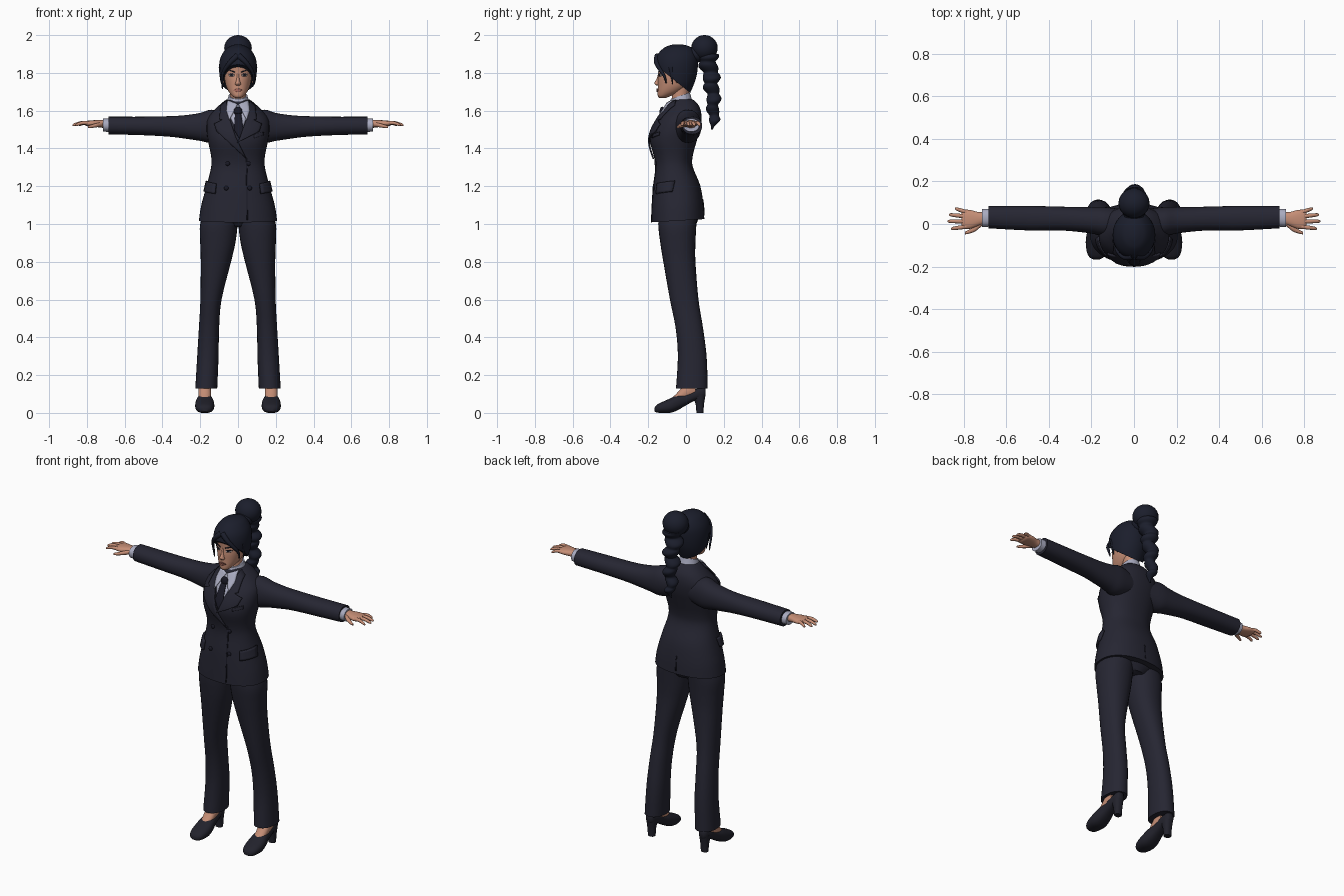
import bpy, bmesh, math
from mathutils import Vector
from mathutils.bvhtree import BVHTree

old = bpy.data.objects.get("Cube")
if old:
    bpy.data.objects.remove(old)


def material(name, r, g, b):
    m = bpy.data.materials.new(name)
    m.use_nodes = True
    m.diffuse_color = (r, g, b, 1)
    bsdf = m.node_tree.nodes["Principled BSDF"]
    bsdf.inputs["Base Color"].default_value = (r, g, b, 1)
    bsdf.inputs["Roughness"].default_value = 0.8
    return m


SUIT = material("dark navy cloth", .019, .019, .032)
TIE = material("black navy silk", .010, .010, .019)
HAIR = material("blue black hair", .011, .013, .025)
SHIRT = material("pale lavender cotton", .40, .41, .53)
SKIN = material("warm skin", .56, .27, .18)
LIPS = material("rose lips", .36, .13, .10)
EYE = material("eye white", .55, .50, .48)
SHOE = material("shoe leather", .016, .016, .025)


def finish(name, bm, mat, mirror=False):
    mesh = bpy.data.meshes.new(name)
    bm.to_mesh(mesh)
    bm.free()
    mesh.materials.append(mat)
    ob = bpy.data.objects.new(name, mesh)
    bpy.context.collection.objects.link(ob)
    if mirror:
        ob.modifiers.new("Mirror", 'MIRROR').use_mirror_merge = False
    return ob


def spline(p, q, r, s, t):
    return 0.5 * (2*q + (r-p)*t + (2*p-5*q+4*r-s)*t*t + (3*q-p-3*r+s)*t**3)


def loft(name, rings, mat, axis='z', power=2.0, mirror=False, shear=0.0, steps=4, segs=28, cut=None):
    """Rings are (position, low a, high a, low b, high b) across the axis."""
    n = len(rings)
    dense = []
    for i in range(n - 1):
        four = [rings[max(i-1, 0)], rings[i], rings[i+1], rings[min(i+2, n-1)]]
        dense += [[spline(*c, k/steps) for c in zip(*four)] for k in range(steps)]
    dense.append(rings[-1])
    bm = bmesh.new()
    loops = []
    for pos, a0, a1, b0, b1 in dense:
        loop = []
        for k in range(segs):
            t = math.tau * k / segs
            c, s = math.cos(t), math.sin(t)
            a = (a0+a1)/2 + (a1-a0)/2 * math.copysign(abs(c)**(2/power), c)
            b = (b0+b1)/2 + (b1-b0)/2 * math.copysign(abs(s)**(2/power), s)
            co = {'x': (pos, a, b), 'y': (a, pos, b), 'z': (a, b, pos + shear*b)}[axis]
            loop.append(bm.verts.new(co))
        loops.append(loop)
    for p, q in zip(loops, loops[1:]):
        for k in range(segs):
            j = (k+1) % segs
            bm.faces.new((p[k], p[j], q[j], q[k]))
    bm.faces.new(loops[0][::-1])
    bm.faces.new(loops[-1])
    if cut:
        got = bmesh.ops.bisect_plane(bm, geom=bm.verts[:] + bm.edges[:] + bm.faces[:],
                                     plane_co=cut[0], plane_no=cut[1], clear_inner=True)
        edges = [e for e in got["geom_cut"] if isinstance(e, bmesh.types.BMEdge)]
        bmesh.ops.edgenet_fill(bm, edges=edges)
    bmesh.ops.recalc_face_normals(bm, faces=bm.faces[:])
    return finish(name, bm, mat, mirror)


def sym(rows):
    return [(z, -w, w, f, b) for z, w, f, b in rows]


def surface(ob):
    m = ob.data
    return BVHTree.FromPolygons([v.co.copy() for v in m.vertices], [tuple(p.vertices) for p in m.polygons])


def project(tree, u, z, angle, lift):
    out = Vector((math.cos(angle), math.sin(angle), 0))
    start = Vector((-out.y, out.x, 0)) * u + out + Vector((0, 0, z))
    hit = tree.ray_cast(start, -out)[0] or tree.find_nearest(start - out)[0]
    return hit + out * lift


def panel(name, outline, mat, tree, lift=.003, thick=.005, angle=-90, mirror=False, cuts=4):
    """Thin plate draped over a surface; the outline is (sideways, z)."""
    a = math.radians(angle)
    bm = bmesh.new()
    f = bm.faces.new([bm.verts.new((u, 0, z)) for u, z in outline])
    f.normal_update()
    if f.normal.y > 0:
        f.normal_flip()
    bmesh.ops.triangulate(bm, faces=bm.faces[:])
    bmesh.ops.subdivide_edges(bm, edges=bm.edges[:], cuts=cuts, use_grid_fill=True)
    for v in bm.verts:
        v.co = project(tree, v.co.x, v.co.z, a, lift)
    ob = finish(name, bm, mat, mirror)
    s = ob.modifiers.new("Thickness", 'SOLIDIFY')
    s.thickness, s.offset = thick, 0
    return ob


def oval(x, z, w, h, n=14):
    return [(x + w*math.cos(math.tau*k/n), z + h*math.sin(math.tau*k/n)) for k in range(n)]


def ball(name, loc, size, mat, mirror=False):
    bm = bmesh.new()
    bmesh.ops.create_uvsphere(bm, u_segments=24, v_segments=14, radius=1)
    for v in bm.verts:
        v.co = Vector(loc) + v.co * Vector(size)
    return finish(name, bm, mat, mirror)


def strand(name, points, mat, width):
    c = bpy.data.curves.new(name, 'CURVE')
    c.dimensions, c.bevel_depth, c.bevel_resolution = '3D', width, 2
    sp = c.splines.new('NURBS')
    sp.points.add(len(points) - 1)
    sp.use_endpoint_u, sp.order_u = True, 3
    for i, (p, co) in enumerate(zip(sp.points, points)):
        p.co = (*co, 1)
        p.radius = 1 - .8 * i / (len(points) - 1)
    c.materials.append(mat)
    ob = bpy.data.objects.new(name, c)
    bpy.context.collection.objects.link(ob)


# Jacket body, sleeves and cuffs
jacket = loft("jacket", sym([
    (1.02, .207, -.185, .097), (1.1, .195, -.182, .092), (1.2, .168, -.176, .075),
    (1.3, .143, -.163, .036), (1.36, .142, -.168, .036), (1.44, .158, -.188, .058),
    (1.5, .166, -.18, .075), (1.56, .16, -.15, .082), (1.61, .12, -.112, .074),
    (1.645, .082, -.09, .05), (1.66, .062, -.075, .03)]), SUIT, power=2.25, shear=.06, segs=40)
loft("sleeves", [
    (.06, -.06, .07, 1.45, 1.59), (.14, -.058, .08, 1.43, 1.605), (.2, -.045, .08, 1.44, 1.588),
    (.28, -.035, .08, 1.452, 1.576), (.36, -.03, .082, 1.462, 1.571), (.5, -.03, .085, 1.47, 1.568),
    (.685, -.02, .085, 1.475, 1.568)], SUIT, 'x', 2.2, True)
loft("shirt_cuffs", [(.66, -.012, .072, 1.487, 1.558), (.715, -.014, .07, 1.489, 1.558)], SHIRT, 'x', 2.2, True)

# Shirt front, collar, tie and lapels
front = surface(jacket)
loft("shirt_collar", sym([(1.635, .066, -.098, .036), (1.66, .058, -.088, .028),
                          (1.69, .05, -.08, .02)]), SHIRT, shear=.35)
panel("shirt_front", [(-.06, 1.63), (.06, 1.63), (.045, 1.56), (.008, 1.47), (-.04, 1.56)], SHIRT, front, .003)
panel("collar_points", [(.002, 1.635), (.055, 1.655), (.062, 1.6), (.046, 1.55)], SHIRT, front, .012, mirror=True)
panel("tie", [(-.015, 1.59), (.015, 1.59), (.03, 1.5), (.008, 1.45), (-.022, 1.5)], TIE, front, .009)
ball("tie_knot", project(front, 0, 1.595, math.radians(-90), .008), (.023, .014, .026), TIE)
for side, name in ((1, "left"), (-1, "right")):
    end = (.045, 1.345) if side < 0 else (-.005, 1.43)
    panel(name + "_lapel", [(side*.062, 1.655), (side*.09, 1.63), (side*.098, 1.555), (side*.082, 1.55),
                            (side*.125, 1.53), (side*.112, 1.49), end, (side*.012, 1.46), (side*.048, 1.57)],
          SUIT, front, .009, .008)
panel("front_closure_edge", [(.042, 1.35), (.048, 1.35), (.052, 1.02), (.046, 1.02)], TIE, front, .001, .004)
panel("back_vent", [(-.003, 1.045), (.003, 1.045), (.002, 1.13), (-.002, 1.13)], TIE, front, .001, .004, 90)
panel("pocket_flaps", [(-.025, 1.16), (.075, 1.172), (.075, 1.228), (-.025, 1.214)], SUIT, front, .007, .012, -45, True)
panel("breast_pocket", [(.085, 1.455), (.135, 1.47), (.135, 1.488), (.085, 1.473)], SUIT, front, .004, .006)
for x, z in ((.055, 1.32), (.062, 1.19)):
    spot = project(front, x, z, math.radians(-90), .002)
    ball("coat_buttons", spot, (.012, .007, .012), TIE, True)

# Trousers
loft("trouser_legs", [
    (1.1, .0, .165, -.14, .06), (1.0, .002, .2, -.147, .055), (.9, .014, .2, -.136, .05),
    (.8, .037, .197, -.12, .05), (.6, .087, .199, -.085, .066), (.45, .1, .207, -.055, .09),
    (.3, .103, .216, -.043, .109), (.13, .11, .226, -.053, .115)], SUIT, 'z', 2.2, True)
loft("trouser_seat", sym([(.985, .07, -.1, .045), (1.04, .16, -.14, .07), (1.1, .16, -.14, .06)]), SUIT)

# Shoes and feet
loft("shoes", [
    (-.166, .16, .192, .008, .028), (-.155, .142, .21, .002, .042), (-.13, .13, .222, 0, .056),
    (-.085, .125, .227, 0, .076), (-.045, .13, .222, .014, .095), (0, .14, .212, .04, .105),
    (.05, .143, .209, .066, .125), (.09, .15, .202, .075, .14), (.104, .16, .192, .09, .13)],
    SHOE, 'y', 2.4, True)
loft("shoe_heels", [(0, .155, .197, .055, .092), (.05, .152, .2, .05, .096), (.1, .145, .207, .03, .104)],
     SHOE, 'z', 2.3, True)
loft("feet", [(-.075, .152, .2, .05, .079), (-.045, .145, .207, .05, .108), (0, .142, .21, .06, .16),
              (.05, .145, .207, .07, .2)], SKIN, 'y', 2, True)

# Hands
loft("palms", [(.69, .004, .056, 1.505, 1.55), (.73, -.008, .056, 1.511, 1.55), (.77, -.022, .066, 1.515, 1.549),
               (.8, -.022, .066, 1.518, 1.546), (.812, -.01, .055, 1.524, 1.54)], SKIN, 'x', 2.3, True)
for name, y0, y1, tip in (("index", -.012, -.022, .86), ("middle", .012, .013, .876),
                          ("ring", .035, .044, .87), ("little", .055, .073, .842)):
    rings = []
    for t, r, z in ((0, .010, 1.534), (.5, .0095, 1.535), (.9, .0075, 1.526), (1, .003, 1.523)):
        x, y = .785 + (tip-.785)*t, y0 + (y1-y0)*t
        rings.append((x, y-r, y+r, z-r, z+r))
    loft(name + "_fingers", rings, SKIN, 'x', 2, True, segs=12)
loft("thumbs", [(.715, -.008, .02, 1.515, 1.54), (.745, -.034, -.004, 1.512, 1.535), (.775, -.045, -.026, 1.508, 1.526),
                (.795, -.049, -.037, 1.508, 1.52)], SKIN, 'x', 2, True, segs=14)

# Head, neck and ears
loft("neck", sym([(1.6, .05, -.08, .02), (1.66, .042, -.076, .012), (1.74, .044, -.07, .02)]), SKIN)
head = loft("head", sym([
    (1.668, .016, -.142, -.105), (1.678, .031, -.149, -.08), (1.7, .049, -.15, -.03), (1.73, .063, -.149, .01),
    (1.765, .071, -.149, .03), (1.8, .075, -.146, .042), (1.85, .077, -.147, .045), (1.9, .06, -.12, .03),
    (1.925, .03, -.08, 0)]), SKIN, power=2.15, segs=36)
ball("ears", (.079, -.042, 1.775), (.010, .018, .030), SKIN, True)

# Face
face = surface(head)
loft("nose", sym([(1.732, .010, -.155, -.13), (1.74, .016, -.164, -.13), (1.748, .013, -.167, -.13),
                  (1.77, .008, -.155, -.13), (1.8, .006, -.147, -.13)]), SKIN, segs=16)
panel("upper_lip", [(-.024, 1.709), (-.006, 1.717), (.006, 1.717), (.024, 1.709)], LIPS, face, .003, .006)
panel("lower_lip", [(-.024, 1.709), (.024, 1.709), (.009, 1.699), (-.009, 1.699)], LIPS, face, .004, .006)
panel("eye_whites", oval(.034, 1.787, .015, .0065), EYE, face, .001, .002, mirror=True, cuts=1)
panel("irises", oval(.034, 1.787, .0065, .0065), HAIR, face, .0025, .002, mirror=True, cuts=1)
panel("upper_lashes", [(.017, 1.788), (.027, 1.796), (.04, 1.796), (.053, 1.791), (.04, 1.792), (.027, 1.791)],
      HAIR, face, .003, .003, mirror=True, cuts=1)
panel("eyebrows", [(.015, 1.806), (.04, 1.815), (.057, 1.809), (.04, 1.809), (.016, 1.801)],
      HAIR, face, .002, .003, mirror=True, cuts=1)

# Hair cap, cut on a slope to open the face
loft("hair_cap", sym([
    (1.685, .055, -.1, .018), (1.73, .085, -.13, .038), (1.78, .097, -.155, .055), (1.84, .1, -.165, .063),
    (1.89, .089, -.155, .06), (1.93, .06, -.12, .036), (1.946, .03, -.085, .0), (1.951, .01, -.06, -.03)]),
    HAIR, segs=40, cut=((0, -.16, 1.84), (0, .8, 1)))
for s, low in ((-1, 1.715), (1, 1.745)):
    strand("curtain_bang", [(s*.004, -.15, 1.89), (s*.035, -.163, 1.865), (s*.07, -.14, 1.82),
                            (s*.088, -.11, 1.78), (s*.082, -.105, low)], HAIR, .017)
    strand("temple_lock", [(s*.09, -.08, 1.83), (s*.092, -.075, 1.79), (s*.086, -.07, 1.74)], HAIR, .013)

# Bun and curled ponytail
ball("hair_bun", (0, .098, 1.932), (.073, .07, .068), HAIR)
ball("bun_base", (0, .055, 1.9), (.05, .05, .045), HAIR)
tail = []
for i in range(45):
    t = i / 44
    r = (.053 - .028*t) * (.78 + .3*abs(math.sin(math.pi*(7*t + .3)))) * min(1, (1.02-t)*7)
    x = .010 * math.sin(math.pi*7*t)
    y = .112 + .034*math.sin(math.pi*.62*t) + .006*math.cos(math.pi*7*t)
    tail.append((1.9 - .4*t, x-r, x+r, y-r, y+r))
loft("ponytail", tail, HAIR, steps=2, segs=20)

# Smooth shading with crisp hems and plate edges
bpy.ops.object.select_all(action='DESELECT')
for ob in bpy.context.collection.objects:
    if ob.type == 'MESH':
        ob.select_set(True)
        bpy.context.view_layer.objects.active = ob
bpy.ops.object.shade_smooth_by_angle(angle=math.radians(50))
